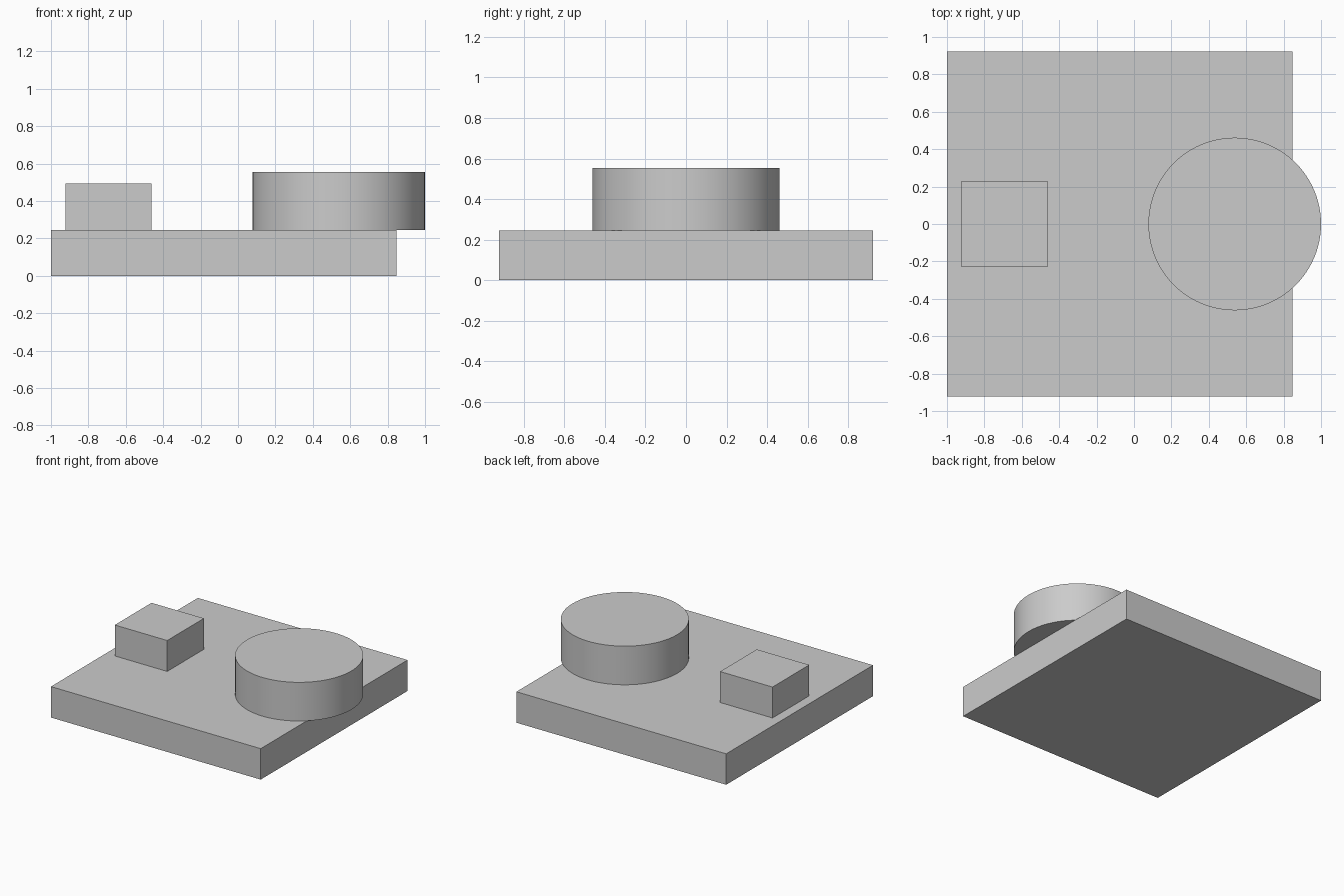
import bpy
import math

cube = bpy.data.objects.get("Cube")
if cube:
    bpy.data.objects.remove(cube, do_unlink=True)

# Single plain grey
GREY = (0.6, 0.6, 0.6, 1.0)
grey = bpy.data.materials.new("light grey")
grey.use_nodes = True
grey.diffuse_color = GREY
grey.node_tree.nodes["Principled BSDF"].inputs["Base Color"].default_value = GREY

UNIT = 2 / 13          # the whole model is 13 units long
BASE_TOP = 1.6 * UNIT


def finish(name):
    obj = bpy.context.object
    obj.name = name
    obj.data.materials.append(grey)
    return obj


def box(name, x, width, depth, bottom, height):
    bpy.ops.mesh.primitive_cube_add(size=1, location=(x, 0, bottom + height / 2))
    obj = finish(name)
    obj.scale = (width, depth, height)
    bpy.ops.object.transform_apply(location=False, rotation=False, scale=True)
    return obj


# Square base plate
box("base_plate", -0.5 * UNIT, 12 * UNIT, 12 * UNIT, 0, BASE_TOP)

# Small square block
box("square_block", -4.5 * UNIT, 3 * UNIT, 3 * UNIT, BASE_TOP, 1.6 * UNIT)

# Round drum overhanging the edge of the plate
drum_height = 2 * UNIT
bpy.ops.mesh.primitive_cylinder_add(
    vertices=96, radius=3 * UNIT, depth=drum_height,
    location=(3.5 * UNIT, 0, BASE_TOP + drum_height / 2))
finish("round_drum")
bpy.ops.object.shade_smooth_by_angle(angle=math.radians(30))
